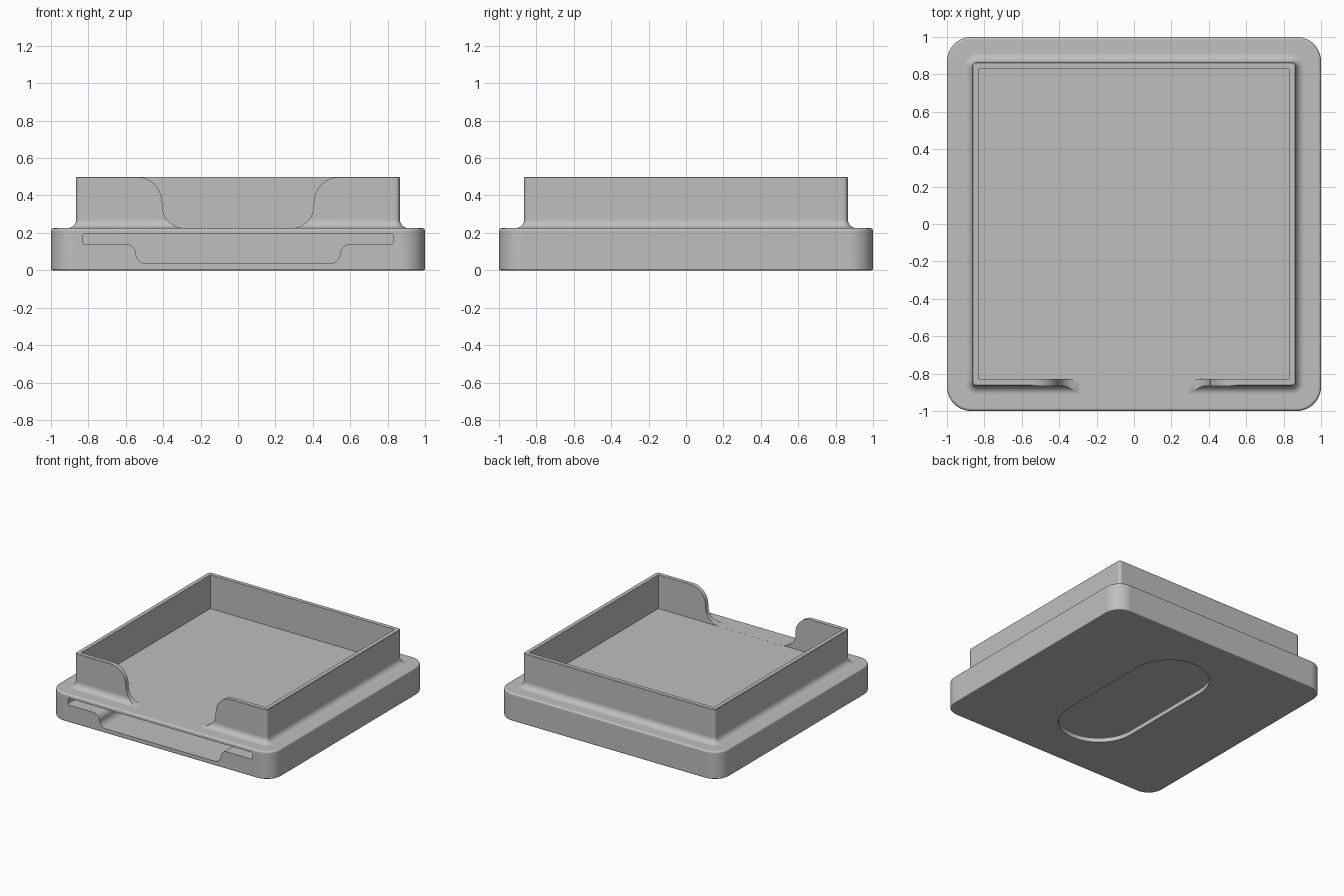
import bpy, bmesh, math
from mathutils import Vector

cube = bpy.data.objects.get("Cube")
if cube:
    bpy.data.objects.remove(cube, do_unlink=True)

TOP, RIM, WALL, INNER = 0.225, 0.5, 0.865, 0.83

grey = bpy.data.materials.new("plain grey")
grey.use_nodes = True
COLOUR = (0.52, 0.52, 0.52, 1)
grey.diffuse_color = COLOUR
grey.node_tree.nodes["Principled BSDF"].inputs["Base Color"].default_value = COLOUR


def arc(cx, cy, r, start, end, steps=10):
    """Points on an arc, angles in degrees."""
    angles = [math.radians(start + (end - start) * i / steps) for i in range(steps + 1)]
    return [(cx + r * math.cos(a), cy + r * math.sin(a)) for a in angles]


def rounded_square(half, r):
    c = half - r
    pts = []
    for sx, sy, a in ((1, 1, 0), (-1, 1, 90), (-1, -1, 180), (1, -1, 270)):
        pts += arc(sx * c, sy * c, r, a, a + 90)
    return pts


def finish(name, bm):
    bmesh.ops.recalc_face_normals(bm, faces=bm.faces[:])
    mesh = bpy.data.meshes.new(name)
    bm.to_mesh(mesh)
    bm.free()
    mesh.materials.append(grey)
    obj = bpy.data.objects.new(name, mesh)
    bpy.context.collection.objects.link(obj)
    return obj


def loft(name, rings):
    """Skin a stack of (half size, corner radius, z) rounded squares."""
    bm = bmesh.new()
    loops = [[bm.verts.new((x, y, z)) for x, y in rounded_square(h, r)] for h, r, z in rings]
    n = len(loops[0])
    for a, b in zip(loops, loops[1:]):
        for i in range(n):
            j = (i + 1) % n
            bm.faces.new((a[i], a[j], b[j], b[i]))
    bm.faces.new(loops[0])
    bm.faces.new(loops[-1])
    return finish(name, bm)


def prism(name, points, offset):
    """Extrude a closed outline of 3D points by an offset."""
    bm = bmesh.new()
    face = bm.faces.new([bm.verts.new(p) for p in points])
    new = bmesh.ops.extrude_face_region(bm, geom=[face])["geom"]
    verts = [v for v in new if isinstance(v, bmesh.types.BMVert)]
    bmesh.ops.translate(bm, verts=verts, vec=Vector(offset))
    obj = finish(name, bm)
    obj.hide_render = True
    return obj


def mirrored(half, y):
    """Complete a right-hand xz outline with its mirror image."""
    full = half + [(-x, z) for x, z in reversed(half)]
    return [(x, y, z) for x, z in full]


# Base with softened edges, filleted foot, upright wall and tray floor
rings = [(0.992, 0.122, 0)]
rings += [(0.992 + a, 0.122 + a, 0.008 + b) for a, b in arc(0, 0, 0.008, -60, 0, 3)]
rings += [(0.985 + a, 0.115 + a, TOP - 0.015 + b) for a, b in arc(0, 0, 0.015, 0, 90, 5)]
foot = 0.048
rings += [(x, x - WALL + 0.025, z) for x, z in arc(WALL + foot, TOP + foot, foot, 270, 180, 8)]
rings += [(WALL, 0.025, RIM - 0.003), (WALL - 0.003, 0.022, RIM),
          (INNER, 0.002, RIM), (INNER, 0.002, TOP)]
tray = loft("square_tray", rings)

# Front opening with S-shaped sides
low = TOP + 0.0003
opening = arc(0.285, low + 0.12, 0.12, 270, 360, 12)
opening += arc(0.545, RIM - 0.14, 0.14, 180, 90, 12) + [(0.545, 0.6)]
opening_cutter = prism("opening_cutter", mirrored(opening, -1.05), (0, 0.25, 0))

# Wide slot in the front with a deeper middle channel
slot = arc(0.49, 0.09, 0.055, 270, 360) + arc(0.6, 0.085, 0.055, 180, 90)
slot += arc(0.82, 0.15, 0.01, 270, 360, 4) + arc(0.82, 0.185, 0.01, 0, 90, 4)
slot_cutter = prism("slot_cutter", mirrored(slot, -1.1), (0, 1.1 + INNER, 0))

# Long rounded finger hole through the underside
hole = arc(0, 0.4, 0.3, 0, 180, 24) + arc(0, -0.4, 0.3, 180, 360, 24)
hole_cutter = prism("hole_cutter", [(x, y, -0.1) for x, y in hole], (0, 0, 0.2))

# Cut the openings and shade smoothly
bpy.ops.object.select_all(action="DESELECT")
bpy.context.view_layer.objects.active = tray
tray.select_set(True)
for cutter in (opening_cutter, slot_cutter, hole_cutter):
    mod = tray.modifiers.new(cutter.name, "BOOLEAN")
    mod.operation = "DIFFERENCE"
    mod.solver = "EXACT"
    mod.object = cutter
    bpy.ops.object.modifier_apply(modifier=mod.name)
    bpy.data.objects.remove(cutter, do_unlink=True)
bpy.ops.object.shade_smooth_by_angle(angle=math.radians(32))
weighted = tray.modifiers.new("weighted_normals", "WEIGHTED_NORMAL")
weighted.keep_sharp = True
